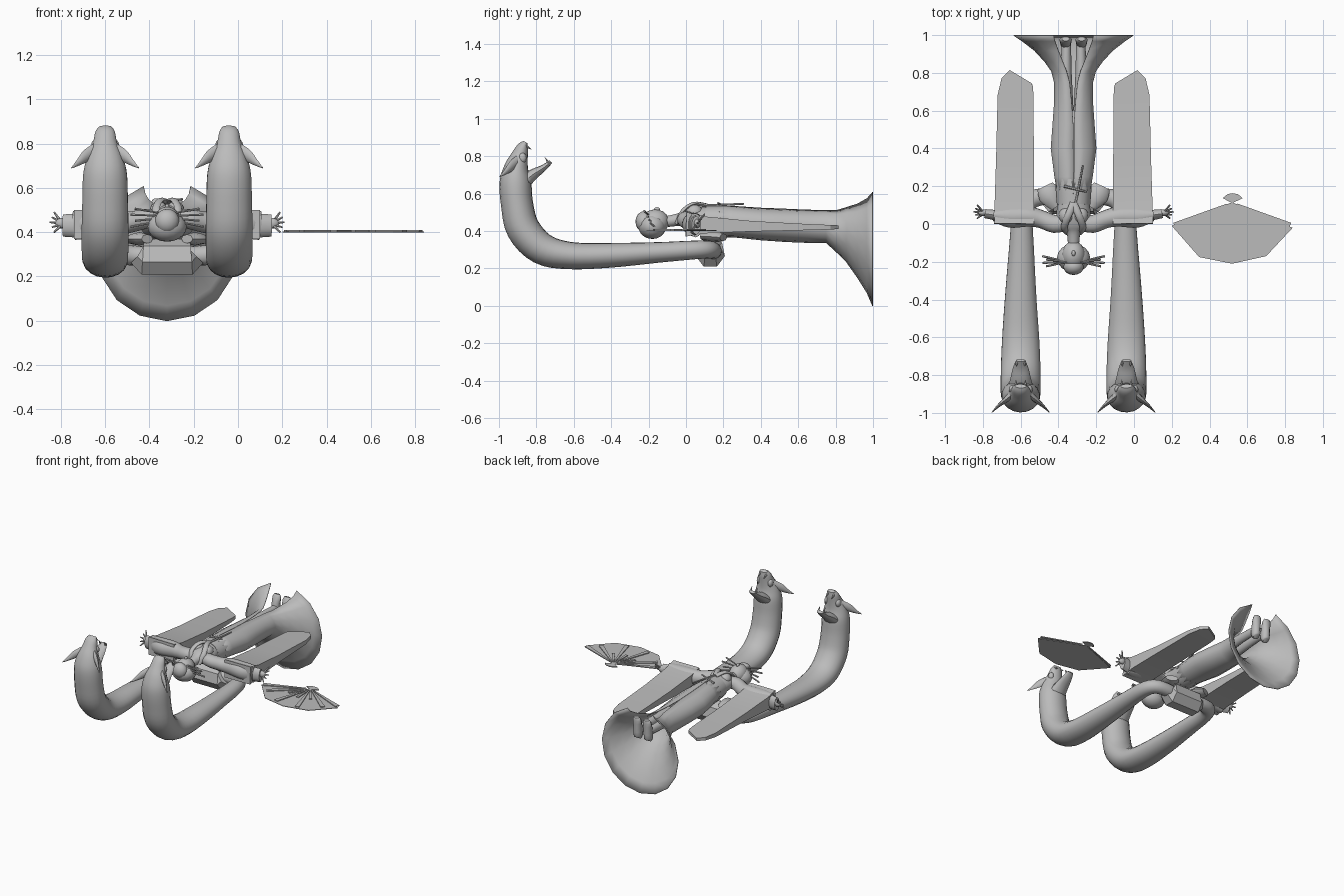
import bpy, bmesh, math
from mathutils import Vector, Matrix

if "Cube" in bpy.data.objects:
    bpy.data.objects.remove(bpy.data.objects["Cube"])

CX = -0.32  # figure's own centre line
grey = bpy.data.materials.new("plain grey")
grey.use_nodes = True
grey.diffuse_color = (0.5, 0.5, 0.5, 1)
grey.node_tree.nodes["Principled BSDF"].inputs["Base Color"].default_value = (0.5, 0.5, 0.5, 1)


def finish(name, bm, angle=50):
    bmesh.ops.recalc_face_normals(bm, faces=bm.faces)
    mesh = bpy.data.meshes.new(name)
    bm.to_mesh(mesh)
    bm.free()
    ob = bpy.data.objects.new(name, mesh)
    bpy.context.collection.objects.link(ob)
    mesh.materials.append(grey)
    bpy.ops.object.select_all(action='DESELECT')
    bpy.context.view_layer.objects.active = ob
    ob.select_set(True)
    bpy.ops.object.shade_smooth_by_angle(angle=math.radians(angle))
    return ob


def spline(rows, sub):
    """Catmull-Rom through rows of any width."""
    out = []
    rows = [Vector(r) for r in rows]
    for i in range(len(rows) - 1):
        a, b, c, d = (rows[max(0, min(len(rows) - 1, i + k))] for k in (-1, 0, 1, 2))
        for s in range(sub):
            t = s / sub
            out.append(b + (c - a) * (t / 2) + (2 * a - 5 * b + 4 * c - d) * (t * t / 2)
                       + (3 * b - a - 3 * c + d) * (t ** 3 / 2))
    return out + [rows[-1]]


def tube(name, rows, ref, n=14, sub=4, turn=0.0, angle=50):
    """Loft along rows of x, y, z, radius along ref, radius across."""
    rows = spline(rows, sub)
    pts = [Vector(r[:3]) for r in rows]
    bm, rings, side = bmesh.new(), [], Vector(ref)
    for i, p in enumerate(pts):
        t = (pts[min(i + 1, len(pts) - 1)] - pts[max(i - 1, 0)]).normalized()
        side = (side - t * side.dot(t)).normalized()
        over = t.cross(side)
        ring = []
        for k in range(n):
            a = 2 * math.pi * k / n + turn
            ring.append(bm.verts.new(p + side * rows[i][3] * math.cos(a) + over * rows[i][4] * math.sin(a)))
        rings.append(ring)
    for r, q in zip(rings, rings[1:]):
        for k in range(n):
            bm.faces.new((r[k], r[(k + 1) % n], q[(k + 1) % n], q[k]))
    bm.faces.new(rings[0])
    bm.faces.new(rings[-1])
    return finish(name, bm, angle)


def rod(name, a, b, r0, r1, n=6):
    return tube(name, [(*a, r0, r0), (*b, r1, r1)], (0.3, 0.5, 0.8), n, 1)


def ball(name, loc, size):
    bm = bmesh.new()
    bmesh.ops.create_uvsphere(bm, u_segments=16, v_segments=10, radius=1,
                              matrix=Matrix.Translation(loc) @ Matrix.Diagonal((*size, 1)))
    return finish(name, bm)


def plate(name, outline, z0, z1):
    bm = bmesh.new()
    f = bm.faces.new([bm.verts.new((x, y, z0)) for x, y in outline])
    up = bmesh.ops.extrude_face_region(bm, geom=[f])["geom"]
    bmesh.ops.translate(bm, vec=(0, 0, z1 - z0), verts=[v for v in up if isinstance(v, bmesh.types.BMVert)])
    return finish(name, bm, 20)


# Robe: a loft from the waist to a flared hem, slit open at the top
robe = [(0.16, .45, .085, .08, .01), (0.25, .45, .10, .08, .01), (0.4, .437, .12, .083, .01),
        (0.53, .43, .11, .085, .01), (0.65, .425, .10, .085, .1), (0.75, .425, .10, .085, .2),
        (0.81, .40, .115, .115, .32), (0.86, .385, .15, .15, .38), (0.92, .355, .205, .205, .4),
        (0.97, .33, .27, .26, .37), (1.0, .312, .315, .312, .34)]
bm, rings, SEG = bmesh.new(), [], 14
for y, z, w, h, gap in robe:
    angles = [gap + (2 * math.pi - 2 * gap) * k / SEG for k in range(SEG + 1)]
    rings.append([bm.verts.new((CX + w * math.sin(a), y, z + h * math.cos(a))) for a in angles])
for r, q in zip(rings, rings[1:]):
    for k in range(SEG):
        bm.faces.new((r[k], r[k + 1], q[k + 1], q[k]))
skirt = finish("robe_skirt", bm, 60)
shell = skirt.modifiers.new("cloth", 'SOLIDIFY')
shell.thickness = 0.004

# Torso, sash, collar, neck and head
tube("torso", [(CX, .24, .45, .092, .08), (CX, .14, .455, .083, .075), (CX, .06, .465, .09, .065),
               (CX, 0, .465, .085, .05), (CX, -.04, .46, .04, .035), (CX, -.1, .45, .03, .03)], (1, 0, 0))
tube("sash", [(CX, .1, .455, .088, .08), (CX, .17, .45, .094, .086), (CX, .24, .45, .097, .084)], (1, 0, 0))
ball("face", (CX, -.165, .45), (.062, .075, .065))
ball("hair", (CX, -.18, .425), (.088, .075, .068))
ball("hair_bun", (CX, -.225, .45), (.055, .045, .055))
ball("nose", (CX, -.155, .515), (.01, .016, .012))
rod("sash_cord", (CX + .01, .1, .535), (CX + .05, .31, .545), .008, .005)
rod("sash_cord_end", (CX - .05, .2, .53), (CX + .07, .17, .55), .008, .005)

# Big knot of the sash, behind the back
tube("sash_knot", [(CX - .125, .13, .30, .06, .065), (CX - .11, .13, .285, .085, .08),
                   (CX + .11, .13, .285, .085, .08), (CX + .125, .13, .30, .06, .065)], (0, 0, 1), 7, 1, angle=25)

for s, side in ((1, "left"), (-1, "right")):
    def X(v):
        return CX + s * v

    ball(side + "_bust", (X(.038), .045, .50), (.04, .045, .04))
    tube(side + "_collar", [(X(.0), .11, .535, .012, .02), (X(.03), .04, .545, .01, .018),
                            (X(.05), -.02, .505, .01, .018), (X(.03), -.05, .44, .01, .018)], (0, 0, 1), 8)
    tube(side + "_knot_loop", [(X(.09), .09, .37, .02, .03), (X(.125), .15, .37, .03, .06),
                               (X(.15), .20, .365, .02, .045)], (0, 0, 1), 8, 2)
    # Legs and feet
    tube(side + "_leg", [(X(.04), .6, .44, .04, .045), (X(.04), .8, .45, .03, .035),
                         (X(.038), .95, .45, .025, .03)], (1, 0, 0), 10, 2)
    tube(side + "_foot", [(X(.042), .965, .39, .022, .02), (X(.042), .96, .41, .03, .033),
                          (X(.042), .965, .48, .03, .03), (X(.042), .975, .53, .033, .02),
                          (X(.042), .98, .55, .02, .012)], (1, 0, 0), 10, 2)
    # Arm and hand
    tube(side + "_arm", [(X(.04), .01, .465, .04, .045), (X(.10), 0, .46, .045, .048),
                         (X(.17), .025, .445, .048, .048), (X(.24), .04, .44, .058, .055),
                         (X(.34), .04, .435, .062, .06), (X(.42), .05, .43, .065, .035)], (0, 0, 1))
    tube(side + "_cuff", [(X(.40), .045, .43, .055, .03), (X(.47), .055, .43, .05, .025)], (0, 0, 1), 10, 1)
    ball(side + "_palm", (X(.475), .06, .44), (.03, .018, .024))
    for k in range(5):
        u = k / 4 - .5
        rod(f"{side}_finger_{k + 1}", (X(.485), .06 + u * .02, .44 + u * .03),
            (X(.53 - abs(u) * .04), .065 + u * .07, .445 + u * .09), .007, .004)
    # Long hanging sleeve
    q = math.sqrt(2)
    sleeve = [(.315, 0, .435, .105, .065), (.314, .1, .432, .104, .045), (.31, .35, .425, .1, .028),
              (.307, .68, .42, .095, .015), (.298, .75, .42, .086, .012), (.28, .78, .42, .068, .01)]
    tube(side + "_sleeve", [(X(x), y, z, w * q, h * q) for x, y, z, w, h in sleeve],
         (1, 0, 0), 4, 1, math.pi / 4, 30)
    # Hairpins
    for k in range(4):
        rod(f"{side}_hairpin_{k + 1}", (X(.03), -.2, .45 + k * .012),
            (X(.165 - k % 2 * .02), -.17 - k * .018, .425 + k * .027), .004, .006)

    # Serpent: body rising into a head with open jaws
    tube(side + "_serpent_body", [(X(.08), .14, .29, .045, .045), (X(.16), .145, .295, .045, .045),
         (X(.235), .12, .30, .047, .05), (X(.27), .04, .298, .05, .055), (X(.276), -.15, .285, .055, .068),
         (X(.28), -.4, .27, .066, .085), (X(.28), -.62, .268, .073, .1), (X(.28), -.77, .305, .085, .106),
         (X(.28), -.87, .41, .09, .107), (X(.28), -.903, .54, .086, .104), (X(.28), -.912, .66, .085, .1),
         (X(.28), -.908, .735, .066, .083), (X(.28), -.89, .80, .046, .056), (X(.28), -.872, .85, .03, .045),
         (X(.28), -.858, .875, .012, .03)], (0, 0, 1), 18)
    tube(side + "_serpent_jaw", [(X(.28), -.88, .65, .04, .07), (X(.28), -.82, .70, .03, .055),
                                 (X(.28), -.765, .735, .018, .042), (X(.28), -.722, .77, .01, .025)],
         (0, 0, 1), 12)
    for e in (1, -1):
        def H(v):
            return X(.28 + e * v)
        tube(f"{side}_serpent_fin_{e}", [(H(.04), -.9, .775, .03, .02), (H(.085), -.935, .745, .028, .014),
                                         (H(.12), -.965, .715, .015, .008), (H(.152), -.997, .69, .002, .002)],
             (0, 0, 1), 8)
        ball(f"{side}_serpent_brow_{e}", (H(.045), -.875, .79), (.018, .022, .028))
        rod(f"{side}_serpent_upper_fang_{e}", (H(.025), -.855, .855), (H(.025), -.825, .835), .009, .001)
        rod(f"{side}_serpent_lower_fang_{e}", (H(.022), -.735, .765), (H(.022), -.755, .795), .008, .001)

# Folding fan lying flat beside the figure
FX, FY, FZ = .52, .115, .402
leaf = [(.2, -.01), (.345, -.175), (.52, -.21), (.7, -.17), (.84, -.02)]
plate("fan_leaf", [(FX, FY)] + leaf, FZ - .003, FZ + .001)
plate("fan_grip", [(FX, FY - .005), (.47, .137), (.495, .158), (.52, .163), (.55, .158), (.575, .137)],
      FZ - .003, FZ + .003)
for k in range(9):
    a = math.radians(-158 + k * 17)
    long = k % 2 == 1 or k in (0, 8)
    reach = (.33 if k in (0, 8) else .30) if long else .16
    d, p = Vector((math.cos(a), math.sin(a))), Vector((-math.sin(a), math.cos(a)))
    o = Vector((FX, FY))
    w = .016 if long else .01
    plate(f"fan_rib_{k + 1}", [o + d * .03 + p * .004, o + d * reach + p * w,
                               o + d * reach - p * w, o + d * .03 - p * .004], FZ, FZ + .007)
